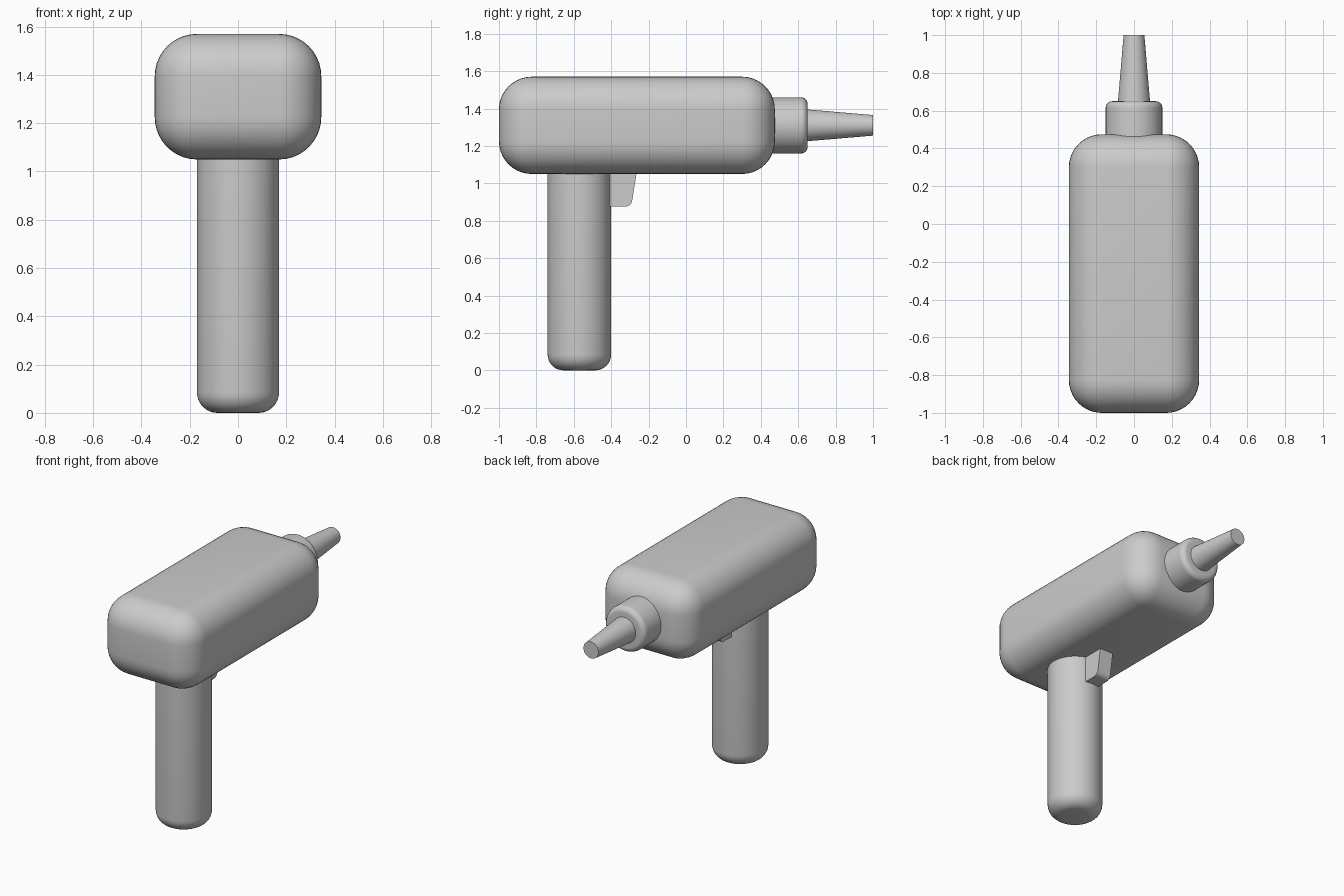
import bpy
import bmesh
from math import pi, sin, cos, radians
from mathutils import Matrix, Vector

cube = bpy.data.objects.get("Cube")
if cube:
    bpy.data.objects.remove(cube, do_unlink=True)

GREY = (0.6, 0.6, 0.6, 1.0)
grey = bpy.data.materials.new("plain_grey")
grey.use_nodes = True
grey.diffuse_color = GREY
grey.node_tree.nodes["Principled BSDF"].inputs["Base Color"].default_value = GREY


def finish(name, bm):
    """Turn a bmesh into a smooth-shaded grey object."""
    bmesh.ops.recalc_face_normals(bm, faces=bm.faces)
    mesh = bpy.data.meshes.new(name)
    bm.to_mesh(mesh)
    bm.free()
    mesh.materials.append(grey)
    obj = bpy.data.objects.new(name, mesh)
    bpy.context.collection.objects.link(obj)
    bpy.ops.object.select_all(action="DESELECT")
    obj.select_set(True)
    bpy.context.view_layer.objects.active = obj
    bpy.ops.object.shade_smooth_by_angle(angle=radians(30))
    return obj


def lathe(name, profile, matrix, steps=64):
    """Revolve (radius, height) points that start and end on the axis."""
    bm = bmesh.new()
    verts = [bm.verts.new((r, 0, h)) for r, h in profile]
    edges = [bm.edges.new(pair) for pair in zip(verts, verts[1:])]
    bmesh.ops.spin(bm, geom=verts + edges, cent=(0, 0, 0), axis=(0, 0, 1),
                   angle=2 * pi, steps=steps)
    bmesh.ops.remove_doubles(bm, verts=bm.verts, dist=0.0001)
    bm.transform(matrix)
    return finish(name, bm)


def arc(r, h, size, start, steps=8):
    """Quarter circle of profile points around (r, h)."""
    angles = [start + pi / 2 * i / steps for i in range(steps + 1)]
    return [(r + size * cos(a), h + size * sin(a)) for a in angles]


# Body: rounded box
bm = bmesh.new()
bmesh.ops.create_cube(bm, size=1)
bm.transform(Matrix.Translation((0, -0.2625, 1.31))
             @ Matrix.Diagonal((0.69, 1.475, 0.52, 1)))
bmesh.ops.bevel(bm, geom=bm.edges[:], offset=0.175, segments=10,
                profile=0.5, affect="EDGES")
finish("body", bm)

# Handle: upright cylinder with a rounded foot
lathe("handle",
      [(0, 0)] + arc(0.085, 0.085, 0.085, -pi / 2) + [(0.17, 1.15), (0, 1.15)],
      Matrix.Translation((0, -0.57, 0)))

# Collar and nozzle: revolved around the barrel axis, pointing to +y
barrel = Matrix.Translation((0, 0, 1.31)) @ Matrix.Rotation(-pi / 2, 4, "X")
lathe("collar",
      [(0, 0.3), (0.15, 0.3)] + arc(0.115, 0.615, 0.035, 0) + [(0, 0.65)],
      barrel)
lathe("nozzle", [(0, 0.6), (0.089, 0.6), (0.055, 1.0), (0, 1.0)], barrel)

# Trigger: side outline extruded across, lower outer corner rounded
bm = bmesh.new()
outline = [(-0.46, 1.1), (-0.46, 0.875), (-0.293, 0.875), (-0.257, 1.1)]
face = bm.faces.new([bm.verts.new((-0.05, y, z)) for y, z in outline])
extruded = bmesh.ops.extrude_face_region(bm, geom=[face])["geom"]
bmesh.ops.translate(bm, vec=Vector((0.1, 0, 0)),
                    verts=[v for v in extruded if isinstance(v, bmesh.types.BMVert)])
corner = [e for e in bm.edges
          if all(v.co.z < 0.9 and v.co.y > -0.35 for v in e.verts)]
bmesh.ops.bevel(bm, geom=corner, offset=0.03, segments=5,
                profile=0.5, affect="EDGES")
finish("trigger", bm)
